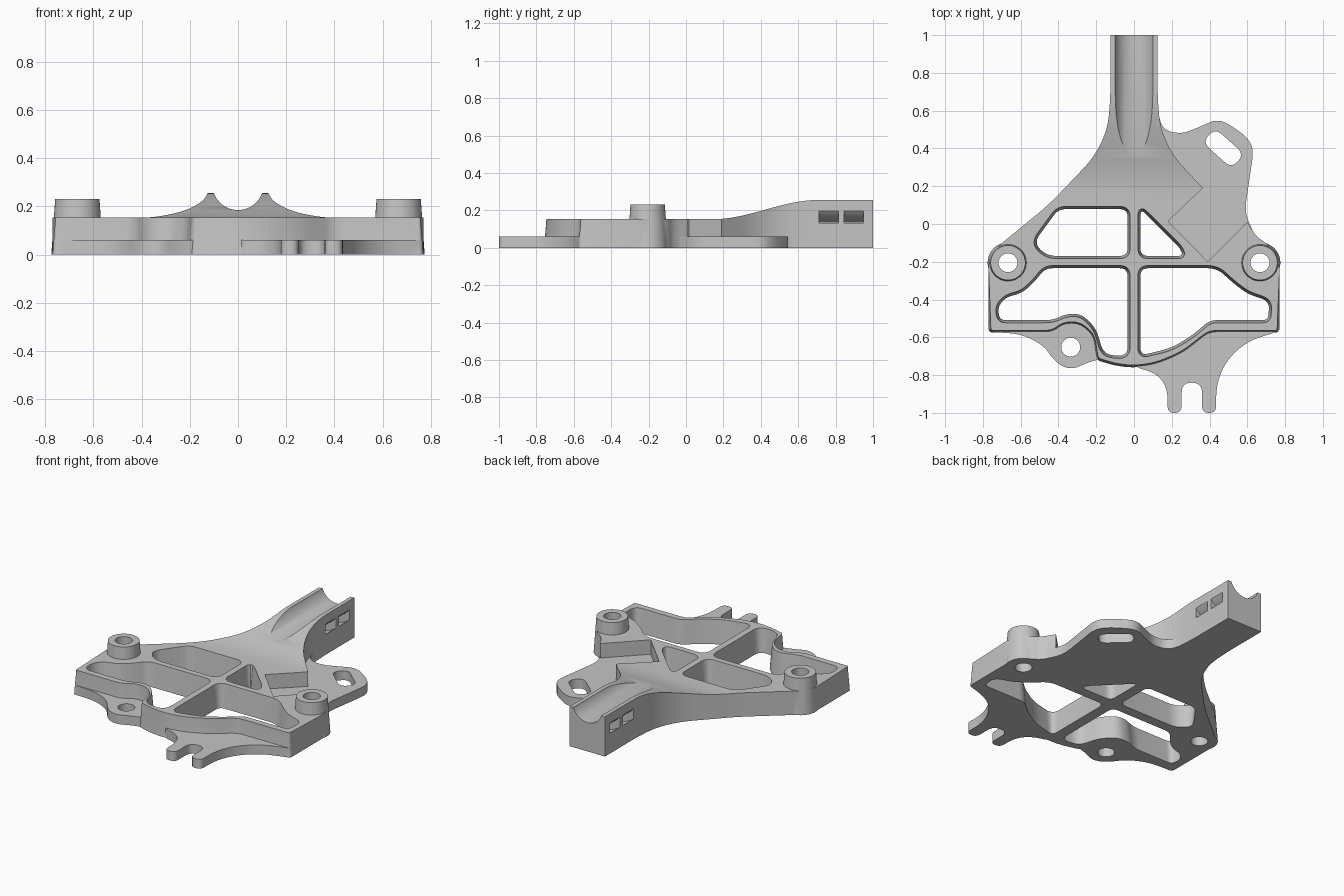
import bpy, bmesh, math
from mathutils import Vector

if "Cube" in bpy.data.objects:
    bpy.data.objects.remove(bpy.data.objects["Cube"], do_unlink=True)

GREY = (0.56, 0.56, 0.56, 1)
grey = bpy.data.materials.new("plain_grey")
grey.use_nodes = True
grey.diffuse_color = GREY
grey.node_tree.nodes["Principled BSDF"].inputs["Base Color"].default_value = GREY


def fillet(points, reach=0.04, steps=6):
    """Round every corner of an outline; a third value sets its own reach."""
    out = []
    for i, p in enumerate(points):
        a, b, c = Vector(points[i - 1][:2]), Vector(p[:2]), Vector(points[(i + 1) % len(points)][:2])
        r = p[2] if len(p) > 2 else reach
        if r == 0:
            out.append(b)
            continue
        s = b + (a - b).normalized() * min(r, (a - b).length * 0.49)
        e = b + (c - b).normalized() * min(r, (c - b).length * 0.49)
        for k in range(steps + 1):
            t = k / steps
            out.append(s * (1 - t) ** 2 + b * 2 * t * (1 - t) + e * t * t)
    return out


def circle(x, y, r, n=40):
    return [Vector((x + r * math.cos(math.tau * k / n), y + r * math.sin(math.tau * k / n))) for k in range(n)]


def counterclockwise(pts):
    area = sum(pts[i - 1].cross(pts[i]) for i in range(len(pts)))
    return pts if area > 0 else pts[::-1]


def offset(points, grow):
    """Move a counterclockwise outline outward by grow(point)."""
    out = []
    for i, p in enumerate(points):
        u = (p - points[i - 1]).normalized()
        v = (points[(i + 1) % len(points)] - p).normalized()
        n = Vector((u.y + v.y, -u.x - v.x)).normalized()
        out.append(p + n * grow(p) / max(0.5, n.dot(Vector((u.y, -u.x)))))
    return out


def loft(name, rings):
    bm = bmesh.new()
    loops = [[bm.verts.new(p) for p in ring] for ring in rings]
    bm.faces.new(loops[0][::-1])
    bm.faces.new(loops[-1])
    for a, b in zip(loops, loops[1:]):
        for i in range(len(a)):
            bm.faces.new((a[i - 1], a[i], b[i], b[i - 1]))
    if bm.calc_volume(signed=True) < 0:
        bmesh.ops.reverse_faces(bm, faces=bm.faces)
    mesh = bpy.data.meshes.new(name)
    bm.to_mesh(mesh)
    bm.free()
    mesh.materials.append(grey)
    ob = bpy.data.objects.new(name, mesh)
    bpy.context.collection.objects.link(ob)
    return ob


def prism(name, pts, z0, z1, grow=lambda p: 0):
    return loft(name, [[(p.x, p.y, z0) for p in pts], [(p.x, p.y, z1) for p in offset(pts, grow)]])


def sweep(name, pts, axis, start, end):
    """Extrude a side profile along x or a front profile along y."""
    place = (lambda p, d: (d, p[0], p[1])) if axis == "x" else (lambda p, d: (p[0], d, p[1]))
    return loft(name, [[place(p, d) for p in pts] for d in (start, end)])


def combine(target, others, operation):
    for other in others:
        mod = target.modifiers.new("shape", "BOOLEAN")
        mod.operation, mod.solver, mod.object = operation, "EXACT", other
        bpy.context.view_layer.update()
        mesh = bpy.data.meshes.new_from_object(target.evaluated_get(bpy.context.evaluated_depsgraph_get()))
        target.modifiers.clear()
        target.data = mesh
        bpy.data.objects.remove(other, do_unlink=True)


# Tall frame with its neck and arm; the front rim leans inward
outline = fillet([
    (-0.77, -0.575, 0.025), (-0.43, -0.575), (-0.37, -0.53), (-0.29, -0.53), (-0.22, -0.59), (-0.2, -0.72, 0.025),
    (-0.1, -0.75), (0, -0.762, 0.06), (0.12, -0.745, 0.06), (0.26, -0.685, 0.06), (0.4, -0.575), (0.77, -0.575, 0.025),
    (0.77, -0.19, 0.06), (0.7, -0.1), (0.65, -0.07), (0.6, 0.01, 0), (0.39, -0.2, 0), (0.18, 0.015, 0),
    (0.365, 0.19, 0), (0.21, 0.355, 0.08), (0.14, 0.5, 0.08), (0.125, 0.66, 0.08), (0.125, 1, 0),
    (-0.125, 1, 0), (-0.125, 0.66, 0.08), (-0.14, 0.5, 0.08), (-0.21, 0.355, 0.08), (-0.447, 0.106, 0.08),
    (-0.71, -0.11), (-0.77, -0.19)])
rim = offset(outline, lambda p: -0.012 if p.y < -0.25 else 0)
frame = loft("bracket_frame", [[(p.x, p.y, z) for p in ring] for ring, z in ((outline, 0), (rim, 0.152), (rim, 0.3))])

# Height of the frame top: flat plate rising to the arm
ramp = [(0.15 + 0.55 * t, 0.153 + 0.102 * (3 - 2 * t) * t * t) for t in [k / 20 for k in range(21)]]
combine(frame, [sweep("top_cut", [(-1.2, 0.153)] + ramp + [(1.2, 0.255), (1.2, 0.5), (-1.2, 0.5)], "x", -1.2, 1.2)],
        "DIFFERENCE")

# Round groove along the arm, and the curved strap tunnels beneath it
GROOVE_Z = 0.291
combine(frame, [sweep("groove_cut", circle(0, GROOVE_Z, 0.106, 64), "y", 0.2, 1.1)], "DIFFERENCE")
arc = [math.pi * (1 + k / 24) for k in range(25)]
ring = [(r * math.cos(a), GROOVE_Z + r * math.sin(a)) for r, angles in ((0.203, arc), (0.157, arc[::-1])) for a in angles]
combine(frame, [sweep("strap_cut", ring, "y", y, y + 0.105) for y in (0.71, 0.845)], "DIFFERENCE")

# Thin base flanges: forked front foot, front ear, rear ear
fork = fillet([
    (0.74, -0.54, 0), (0.76, -0.57, 0.01), (0.6, -0.62, 0.08), (0.49, -0.72, 0.08), (0.435, -0.85, 0.08),
    (0.435, -1, 0.037), (0.36, -1, 0.037), (0.36, -0.84, 0.054), (0.252, -0.84, 0.054), (0.252, -1, 0.037),
    (0.178, -1, 0.037), (0.178, -0.87, 0.06), (0.12, -0.79, 0.06), (0, -0.757, 0.06), (0.02, -0.72, 0),
    (0.2, -0.67, 0), (0.42, -0.53, 0)])
front_ear = fillet([
    (-0.74, -0.53, 0), (-0.74, -0.573, 0), (-0.6, -0.582, 0.06), (-0.48, -0.64, 0.06), (-0.41, -0.74, 0.06),
    (-0.33, -0.772, 0.05), (-0.25, -0.735), (-0.18, -0.715, 0), (-0.18, -0.6, 0), (-0.25, -0.51, 0),
    (-0.33, -0.49, 0), (-0.42, -0.53, 0)])
rear_ear = fillet([
    (0.1, 0.6, 0), (0.126, 0.6, 0), (0.15, 0.5, 0.06), (0.25, 0.475, 0.05), (0.35, 0.515, 0.05), (0.45, 0.56, 0.06),
    (0.59, 0.47, 0.06), (0.635, 0.4, 0.06), (0.585, 0.06, 0.06), (0.64, -0.06, 0.03), (0.6, -0.12, 0),
    (0.39, -0.23, 0), (0.15, 0.015, 0), (0.1, 0.3, 0)])
flanges = [prism("flange", counterclockwise(o), 0, 0.06) for o in (fork, front_ear, rear_ear)]

# Raised bosses on both sides
bosses = [prism("boss", circle(s * 0.667, -0.205, 0.108), 0, 0.23, lambda p: -0.016) for s in (-1, 1)]
combine(frame, flanges + bosses, "UNION")

# Four tapered windows between the ribs
windows = [
    [(-0.4, 0.078), (-0.035, 0.078), (-0.035, -0.168), (-0.46, -0.168, 0.05), (-0.53, -0.1, 0.05)],
    [(0.035, 0.075), (0.035, -0.168), (0.26, -0.168, 0.03), (0.24, -0.125, 0.02), (0.065, 0.05, 0.03)],
    [(-0.47, -0.235), (-0.52, -0.3, 0.05), (-0.59, -0.365), (-0.68, -0.39), (-0.72, -0.44, 0.03), (-0.71, -0.508, 0.03),
     (-0.43, -0.508), (-0.36, -0.475), (-0.28, -0.475), (-0.2, -0.55, 0.05), (-0.16, -0.69, 0.05),
     (-0.035, -0.7, 0.05), (-0.035, -0.235)],
    [(0.035, -0.235), (0.035, -0.695), (0.2, -0.655, 0.06), (0.32, -0.58, 0.05), (0.4, -0.508),
     (0.71, -0.508, 0.03), (0.715, -0.41), (0.6, -0.37), (0.52, -0.31, 0.05), (0.44, -0.235, 0.05)]]
cuts = [prism("window_cut", counterclockwise(fillet(w)), -0.01, 0.165, lambda p: 0.016) for w in windows]

# Bolt holes and the slanted slot in the rear ear
cuts += [prism("hole_cut", circle(x, y, 0.05), -0.1, 0.4) for x, y in ((-0.667, -0.205), (0.667, -0.205), (-0.335, -0.652))]
a, b = Vector((0.433, 0.437)), Vector((0.513, 0.365))
d = (b - a).normalized() * 0.05
n = Vector((-d.y, d.x))
slot = [a - d - n, b + d - n, b + d + n, a - d + n]
cuts.append(prism("slot_cut", fillet([(p.x, p.y, 0.049) for p in slot]), -0.1, 0.1))
combine(frame, cuts, "DIFFERENCE")

# Smooth curves with crisp edges
bpy.ops.object.select_all(action="DESELECT")
frame.select_set(True)
bpy.context.view_layer.objects.active = frame
bpy.ops.object.shade_smooth_by_angle(angle=math.radians(30))
